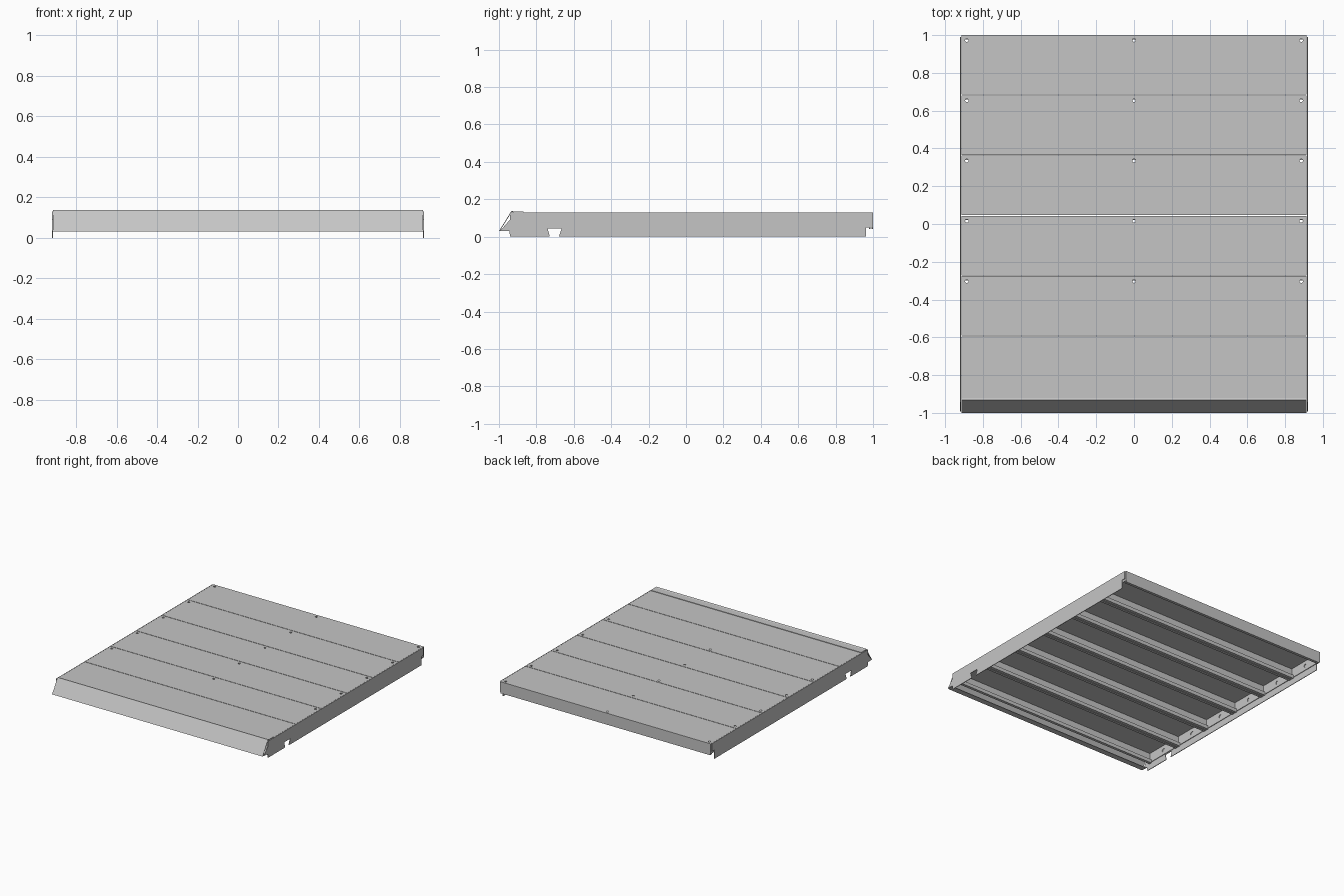
import bpy, bmesh, math
from mathutils import Vector, Matrix

if "Cube" in bpy.data.objects:
    bpy.data.objects.remove(bpy.data.objects["Cube"])

T = 0.005            # sheet thickness
TOP = 0.13           # deck height
PITCH = 0.319        # plank spacing
HALF = 0.92          # half width

steel = bpy.data.materials.new("light_grey_steel")
steel.diffuse_color = (0.56, 0.56, 0.56, 1)
steel.use_nodes = True
steel.node_tree.nodes["Principled BSDF"].inputs["Base Color"].default_value = steel.diffuse_color


def extrude_profile(name, outline, x0, x1):
    """Closed (y, z) outline swept along x."""
    bm = bmesh.new()
    face = bm.faces.new([bm.verts.new((x0, y, z)) for y, z in outline])
    out = bmesh.ops.extrude_face_region(bm, geom=[face])
    moved = [g for g in out["geom"] if isinstance(g, bmesh.types.BMVert)]
    bmesh.ops.translate(bm, verts=moved, vec=(x1 - x0, 0, 0))
    bmesh.ops.recalc_face_normals(bm, faces=bm.faces)
    return finish(name, bm)


def finish(name, bm):
    me = bpy.data.meshes.new(name)
    bm.to_mesh(me)
    bm.free()
    ob = bpy.data.objects.new(name, me)
    bpy.context.collection.objects.link(ob)
    me.materials.append(steel)
    return ob


def folded(path, t=T):
    """Give a folded (y, z) path a thickness on its right-hand side."""
    pts = [Vector(p) for p in path]
    dirs = [(b - a).normalized() for a, b in zip(pts, pts[1:])]
    norms = [Vector((d.y, -d.x)) for d in dirs]
    inner = []
    for i, p in enumerate(pts):
        n0, n1 = norms[max(i - 1, 0)], norms[min(i, len(norms) - 1)]
        inner.append(p + (n0 + n1) * t / (1 + n0.dot(n1)))
    return [tuple(p) for p in pts + inner[::-1]]


def drill(ob, centres, radius, axis):
    """Cut round holes along the given axis."""
    bm = bmesh.new()
    turn = Matrix.Rotation(math.pi / 2, 4, 'Y') if axis == 'X' else Matrix()
    for c in centres:
        bmesh.ops.create_cone(bm, cap_ends=True, segments=16, radius1=radius, radius2=radius,
                              depth=0.03, matrix=Matrix.Translation(c) @ turn)
    cutter = finish("hole_cutter", bm)
    cutter.hide_render = True
    mod = ob.modifiers.new("holes", 'BOOLEAN')
    mod.operation, mod.solver, mod.object = 'DIFFERENCE', 'EXACT', cutter
    bpy.context.view_layer.objects.active = ob
    bpy.ops.object.modifier_apply(modifier=mod.name)
    bpy.data.objects.remove(cutter)


# Deck planks: lipped channels open at the bottom, with end plates
xin = HALF - 2 * T - 0.001
for k in range(6):
    b = 1 - PITCH * k
    a = b - PITCH + 0.004
    lip, low, up = 0.022, 0.04, 0.068
    path = [(a + lip, up), (a + lip, low), (a, low), (a, TOP),
            (b, TOP), (b, low), (b - lip, low), (b - lip, up)]
    plank = extrude_profile(f"deck_plank_{k + 1}", folded(path), -xin, xin)
    if k < 5:
        drill(plank, [(x, b - 0.027, TOP) for x in (-0.885, 0, 0.885)], 0.009, 'Z')
    # plank end plates with a round hole each
    for s, side in ((-1, "left"), (1, "right")):
        plate = [(a, 0.05), (b, 0.05), (b, TOP), (a, TOP)]
        end = extrude_profile(f"plank_end_{side}_{k + 1}", plate, s * xin, s * (xin + T))
        drill(end, [(s * xin, (a + b) / 2, 0.085)], 0.014, 'X')

# Side plates with a tapered notch near the front
side_outline = [(-0.94, 0), (-0.728, 0), (-0.74, 0.045), (-0.665, 0.045), (-0.68, 0),
                (0.962, 0), (0.962, 0.068), (0.99, 0.068), (0.99, TOP), (-0.942, TOP),
                (-0.942, 0.09), (-0.992, 0.033), (-0.945, 0.03)]
for s, side in ((-1, "left"), (1, "right")):
    extrude_profile(f"side_plate_{side}", side_outline, s * (HALF - T), s * HALF)

# Sloped front flashing, lapped over the deck and folded under at the bottom
flashing = [(-0.955, 0.03), (-1.0, 0.03), (-0.933, 0.138), (-0.92, 0.1345), (-0.868, 0.1345)]
extrude_profile("front_flashing", folded(flashing, 0.004), -0.914, 0.914)
